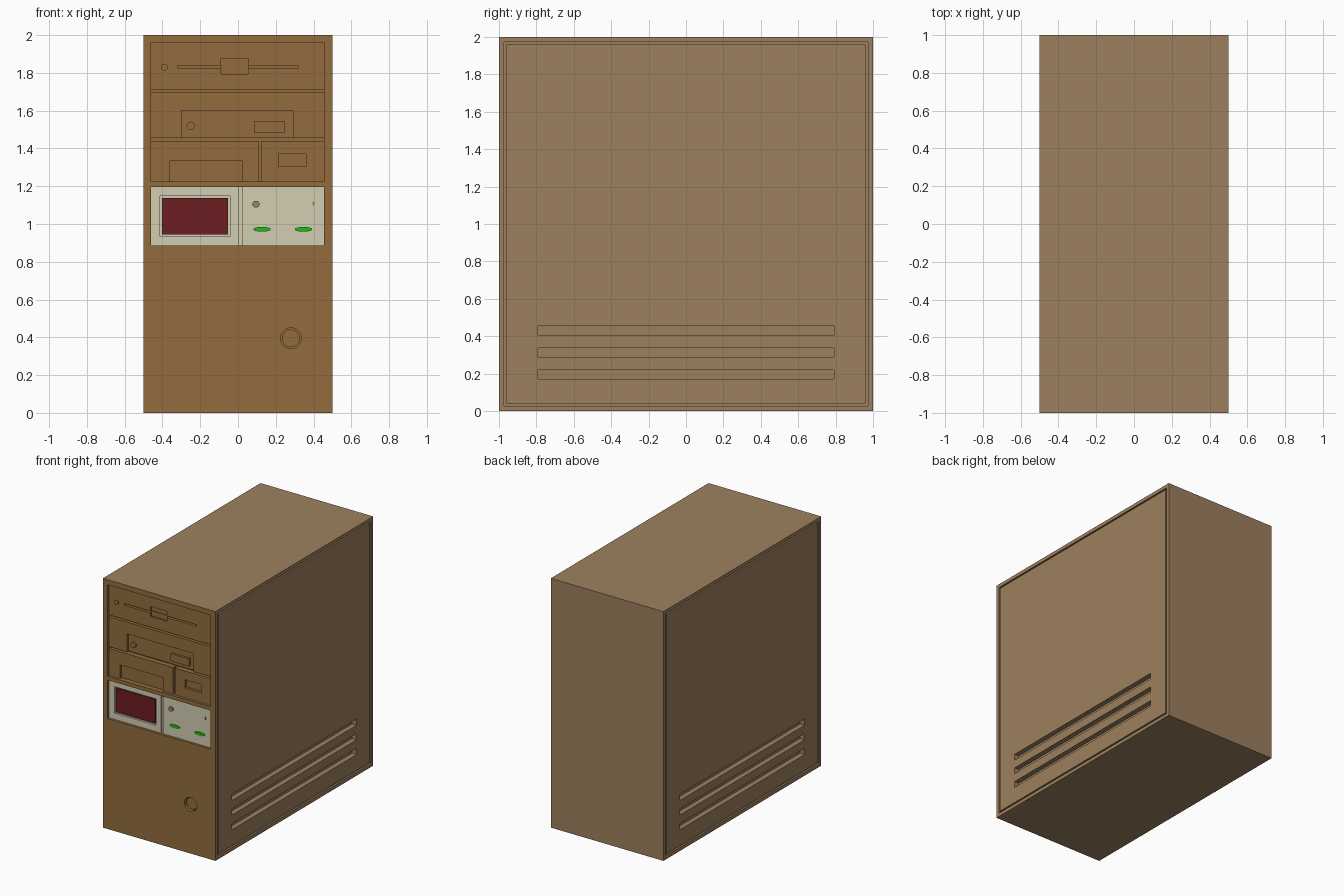
import bpy, bmesh, math
from mathutils import Matrix

if "Cube" in bpy.data.objects:
    bpy.data.objects.remove(bpy.data.objects["Cube"])


def material(name, r, g, b):
    m = bpy.data.materials.new(name)
    m.diffuse_color = (r, g, b, 1)
    m.use_nodes = True
    m.node_tree.nodes["Principled BSDF"].inputs["Base Color"].default_value = m.diffuse_color
    return m


TAN = material("tan_case", 0.34, 0.216, 0.114)
BROWN = material("brown_front", 0.288, 0.15, 0.048)
CREAM = material("cream_panel", 0.65, 0.61, 0.45)
RED = material("dark_red_display", 0.15, 0.013, 0.016)
GREEN = material("green_light", 0.013, 0.51, 0.007)


def finish(name, bm, mat):
    me = bpy.data.meshes.new(name)
    bm.to_mesh(me)
    bm.free()
    ob = bpy.data.objects.new(name, me)
    me.materials.append(mat)
    bpy.context.collection.objects.link(ob)
    return ob


def box(name, x, y, z, mat):
    """Box from (min, max) ranges along each axis."""
    bm = bmesh.new()
    size = [r[1] - r[0] for r in (x, y, z)]
    mid = [(r[0] + r[1]) / 2 for r in (x, y, z)]
    bmesh.ops.create_cube(bm, size=1, matrix=Matrix.Translation(mid) @ Matrix.Diagonal((*size, 1)))
    return finish(name, bm, mat)


def disc(name, x, z, rx, rz, y, mat, sides=24):
    """Elliptic cylinder whose axis runs along y."""
    bm = bmesh.new()
    m = (Matrix.Translation((x, (y[0] + y[1]) / 2, z)) @ Matrix.Diagonal((rx, y[1] - y[0], rz, 1))
         @ Matrix.Rotation(math.pi / 2, 4, 'X'))
    bmesh.ops.create_cone(bm, cap_ends=True, segments=sides, radius1=1, radius2=1, depth=1, matrix=m)
    return finish(name, bm, mat)


def cut(target, *cutters):
    bpy.context.view_layer.objects.active = target
    for c in cutters:
        mod = target.modifiers.new("cut", 'BOOLEAN')
        mod.operation, mod.solver, mod.object = 'DIFFERENCE', 'EXACT', c
        bpy.ops.object.modifier_apply(modifier=mod.name)
        bpy.data.objects.remove(c)


def pocket(x, z, y):
    return box("cutter", x, (-1.1, y), z, BROWN)


BACK, FACE = -0.94, -0.98          # pocket floor and drive face depth
SPAN = (-0.46, 0.455)              # width of the front openings

# Case with front openings, lock hole and side pockets
case = box("case", (-0.5, 0.5), (-1, 1), (0, 2), TAN)
cut(case,
    pocket(SPAN, (1.225, 1.96), BACK),
    pocket(SPAN, (0.885, 1.195), BACK),
    disc("cutter", 0.28, 0.395, 0.055, 0.055, (-1.1, -0.97), BROWN, 32))
for s in (-1, 1):
    cut(case, box("cutter", sorted((s * 0.46, s * 0.6)), (-0.972, 0.972), (0.028, 1.972), TAN))
case.data.materials.clear()
case.data.materials.append(TAN)
case.data.materials.append(BROWN)
for p in case.data.polygons:
    c = p.center
    p.material_index = int(c.y < -0.93 and abs(c.x) < 0.47 and 0.1 < c.z < 1.99)

# Side panels with three long vents, set in a narrow groove
for s, side in ((-1, "left"), (1, "right")):
    panel = box(side + "_side_panel", sorted((s * 0.46, s * 0.5)), (-0.96, 0.96), (0.04, 1.96), TAN)
    for z in (0.17, 0.288, 0.405):
        cut(panel, box("cutter", sorted((s * 0.44, s * 0.6)), (-0.79, 0.79), (z, z + 0.05), TAN))

# Upper drive: disk slot with finger notch
drive = box("upper_drive", SPAN, (BACK, FACE), (1.71, 1.96), BROWN)
cut(drive, pocket((-0.32, 0.32), (1.825, 1.838), -0.955),
    pocket((-0.09, 0.055), (1.795, 1.875), -0.965))
box("upper_drive_slot_lip", (-0.09, 0.055), (-0.965, -0.972), (1.824, 1.839), BROWN)
disc("upper_drive_light", -0.39, 1.83, 0.018, 0.018, (-0.99, FACE), BROWN, 16)

# Middle drive: sunken lower face with knob and button
drive = box("middle_drive", SPAN, (BACK, FACE), (1.455, 1.695), BROWN)
cut(drive, pocket((-0.30, 0.29), (1.44, 1.60), -0.96))
disc("middle_drive_knob", -0.25, 1.52, 0.022, 0.022, (-0.975, -0.96), BROWN, 20)
box("middle_drive_button", (0.085, 0.25), (-0.978, -0.96), (1.485, 1.545), BROWN)

# Lower bays
bay = box("lower_left_bay", (SPAN[0], 0.11), (BACK, FACE), (1.225, 1.44), BROWN)
cut(bay, pocket((-0.36, 0.02), (1.2, 1.335), -0.96))
bay = box("lower_right_bay", (0.125, SPAN[1]), (BACK, FACE), (1.225, 1.44), BROWN)
cut(bay, pocket((0.215, 0.36), (1.305, 1.37), -0.96))

# Cream control panel with groove and display window
control = box("control_panel", SPAN, (BACK, FACE), (0.885, 1.195), CREAM)
cut(control, pocket((0.003, 0.02), (0.8, 1.3), -0.965),
    pocket((-0.412, -0.043), (0.935, 1.147), -0.965))
box("display", (-0.402, -0.053), (-0.975, -0.965), (0.945, 1.137), RED)
disc("power_button", 0.095, 1.105, 0.02, 0.018, (-0.99, FACE), TAN, 16)
box("key_slot", (0.394, 0.404), (-0.986, FACE), (1.098, 1.12), TAN)
for x, side in ((0.127, "left"), (0.347, "right")):
    disc(side + "_status_light", x, 0.972, 0.046, 0.013, (-0.988, FACE), GREEN)

# Round lock inside the lower hole
disc("lock", 0.28, 0.395, 0.047, 0.047, (-0.985, -0.97), BROWN, 32)
